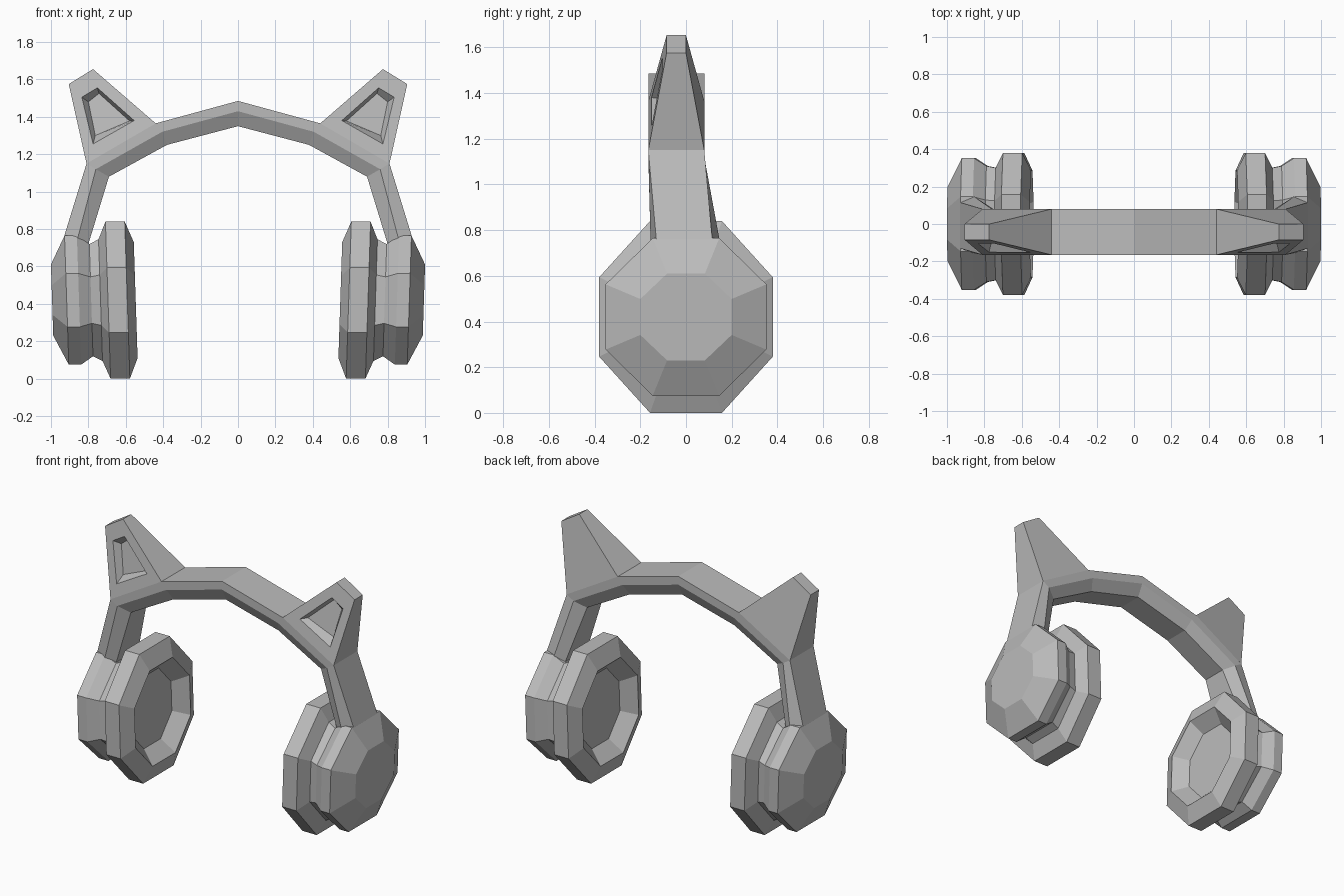
import bpy, bmesh, math
from mathutils import Vector

cube = bpy.data.objects.get("Cube")
if cube:
    bpy.data.objects.remove(cube)

grey = bpy.data.materials.new("plain_grey")
grey.use_nodes = True
colour = (0.5, 0.5, 0.5, 1)
grey.diffuse_color = colour
grey.node_tree.nodes["Principled BSDF"].inputs["Base Color"].default_value = colour


def finish(bm, name):
    """Turn a bmesh into a flat shaded object mirrored across x."""
    bmesh.ops.recalc_face_normals(bm, faces=bm.faces)
    mesh = bpy.data.meshes.new(name)
    bm.to_mesh(mesh)
    bm.free()
    mesh.materials.append(grey)
    obj = bpy.data.objects.new(name, mesh)
    bpy.context.collection.objects.link(obj)
    mirror = obj.modifiers.new("mirror", 'MIRROR')
    mirror.use_mirror_merge = True
    return obj


def ring(bm, points):
    return [bm.verts.new(p) for p in points]


def bridge(bm, a, b):
    for i in range(len(a)):
        j = (i + 1) % len(a)
        bm.faces.new((a[i], a[j], b[j], b[i]))


# Ear cups: octagonal lathe, (x, half depth, half height), leaning slightly
CENTRE = 0.42
LEAN = 0.033


def octagon(x, ry, rz):
    pts = []
    for k in range(8):
        a = math.radians(45 * k + 22.5)
        s = 1 / math.cos(math.radians(22.5))
        z = rz * s * math.sin(a)
        pts.append((x + LEAN * z, ry * s * math.cos(a), CENTRE + z))
    return pts


def lathe(name, profile):
    bm = bmesh.new()
    rings = [ring(bm, octagon(*p)) for p in profile]
    for a, b in zip(rings, rings[1:]):
        bridge(bm, a, b)
    bm.faces.new(rings[0])
    bm.faces.new(rings[-1])
    finish(bm, name)


lathe("ear_cups", [
    (0.994, 0.20, 0.19), (0.916, 0.352, 0.345), (0.85, 0.352, 0.345),
    (0.785, 0.31, 0.30), (0.735, 0.30, 0.325),
    (0.695, 0.38, 0.42), (0.592, 0.38, 0.42), (0.547, 0.285, 0.31),
    (0.63, 0.21, 0.23)])

# Headband: outer, middle and inner points (x, z), each with its y range
BACK, FRONT = 0.08, -0.165
wide, narrow = (FRONT, BACK), (-0.125, 0.04)
sections = [
    ((0, 1.485, wide), (0, 1.43, wide), (0, 1.35, narrow)),
    ((0.44, 1.365, wide), (0.405, 1.32, wide), (0.38, 1.25, narrow)),
    ((0.81, 1.15, wide), (0.76, 1.12, wide), (0.69, 1.08, narrow)),
    ((0.93, 0.76, (-0.13, 0.115)), (0.86, 0.74, (-0.155, 0.15)),
     (0.80, 0.72, (-0.12, 0.11))),
    ((0.92, 0.67, (-0.11, 0.1)), (0.86, 0.66, (-0.12, 0.12)),
     (0.80, 0.65, (-0.1, 0.1))),
]
bm = bmesh.new()
loops = []
for sec in sections:
    front = [(x, y[0], z) for x, z, y in sec]
    back = [(x, y[1], z) for x, z, y in reversed(sec)]
    loops.append(ring(bm, front + back))
for a, b in zip(loops, loops[1:]):
    bridge(bm, a, b)
bm.faces.new(loops[-1])
finish(bm, "headband")

# Pointed ears: tapered slab on the band with a sunken panel in front
outline = [(0.44, 1.365), (0.81, 1.15), (0.905, 1.575), (0.775, 1.655)]
rim = [(0.555, 1.38), (0.775, 1.255), (0.835, 1.505), (0.752, 1.555)]
floor = [(0.58, 1.378), (0.763, 1.30), (0.80, 1.48), (0.743, 1.525)]
root = Vector(outline[0])
up = Vector((0.502, 0.865))


def taper(p):
    """How far a point lies from the ear root, 0 to 1."""
    return (Vector(p) - root).dot(up) / 0.416


def on_front(points, sink=0.0):
    return [(p[0], FRONT + 0.08 * taper(p) + sink, p[1]) for p in points]


bm = bmesh.new()
front = ring(bm, on_front(outline))
edge = ring(bm, on_front(rim))
panel = ring(bm, on_front(floor, 0.045))
back = ring(bm, [(p[0], BACK - 0.08 * taper(p), p[1]) for p in outline])
bridge(bm, front, edge)
bridge(bm, edge, panel)
bridge(bm, front, back)
bm.faces.new(panel)
bm.faces.new(back)
finish(bm, "pointed_ears")
